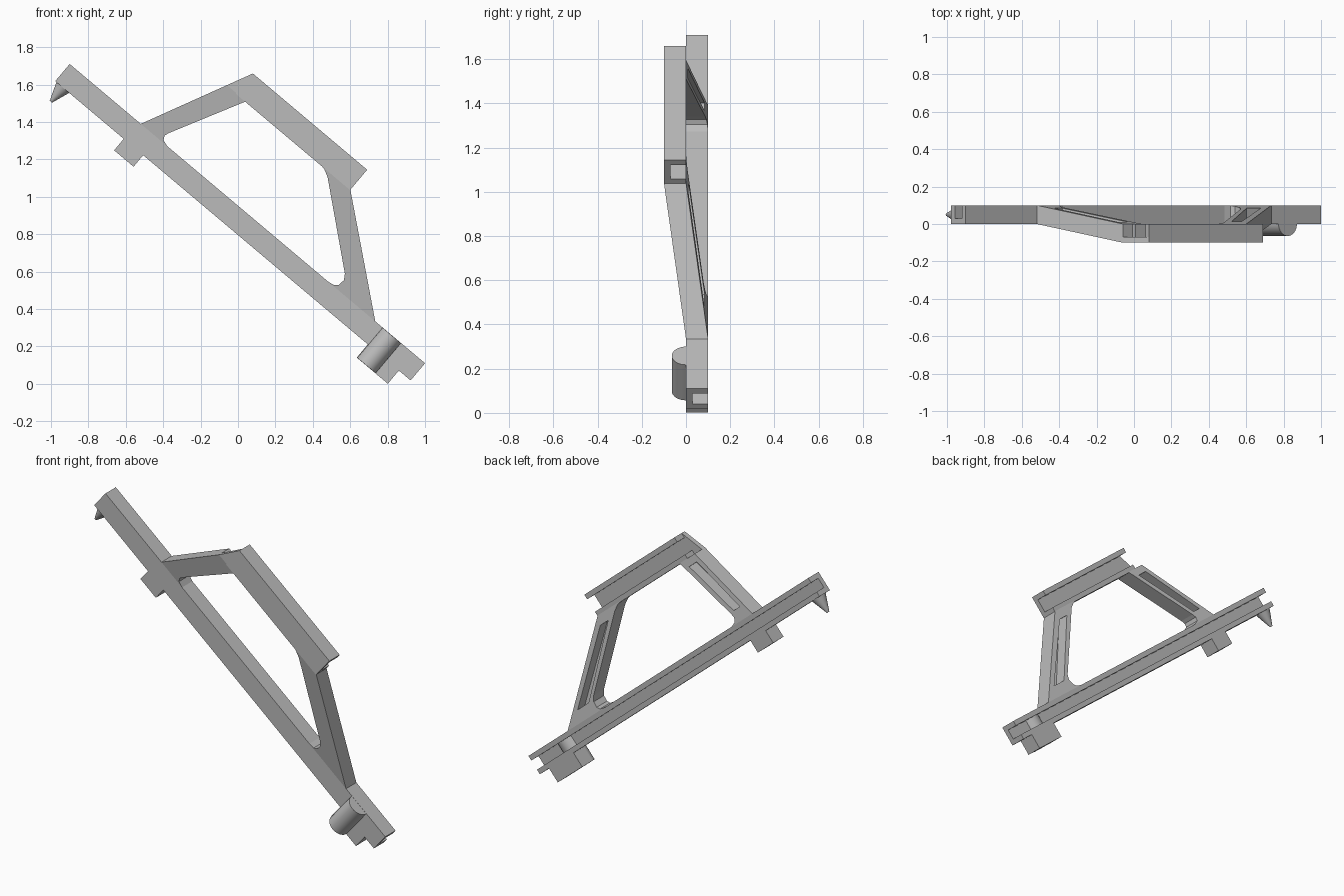
import bpy, bmesh, math
from mathutils import Matrix

cube = bpy.data.objects.get("Cube")
if cube:
    bpy.data.objects.remove(cube, do_unlink=True)

# Single grey plastic
grey = bpy.data.materials.new("grey_plastic")
grey.use_nodes = True
COLOUR = (0.5, 0.5, 0.5, 1)
grey.diffuse_color = COLOUR
grey.node_tree.nodes["Principled BSDF"].inputs["Base Color"].default_value = COLOUR

# Parts are made with the rail along x, then tilted into place
TILT = Matrix.Translation((-0.9, 0, 1.71)) @ Matrix.Rotation(math.radians(40.1), 4, 'Y')
LENGTH, WIDTH, DEPTH = 2.484, 0.12, 0.1
WALL = 0.03
ARM_TOP = 0.455


def finish(name, bm, smooth=False):
    bmesh.ops.recalc_face_normals(bm, faces=bm.faces)
    bm.transform(TILT)
    mesh = bpy.data.meshes.new(name)
    bm.to_mesh(mesh)
    bm.free()
    mesh.materials.append(grey)
    obj = bpy.data.objects.new(name, mesh)
    bpy.context.collection.objects.link(obj)
    if smooth:
        bpy.ops.object.select_all(action='DESELECT')
        obj.select_set(True)
        bpy.context.view_layer.objects.active = obj
        bpy.ops.object.shade_smooth_by_angle(angle=math.radians(35))
    return obj


def extrude(points, offset):
    bm = bmesh.new()
    face = bm.faces.new([bm.verts.new(p) for p in points])
    moved = bmesh.ops.extrude_face_region(bm, geom=[face])["geom"]
    bmesh.ops.translate(bm, vec=offset, verts=[v for v in moved if isinstance(v, bmesh.types.BMVert)])
    return bm


def plate(name, outline, front, back, lean=False):
    """Flat outline given depth; leaning plates step forward as they rise."""
    bm = extrude([(x, front, z) for x, z in outline], (0, back - front, 0))
    if lean:
        for v in bm.verts:
            v.co.y -= DEPTH * v.co.z / ARM_TOP
    return finish(name, bm)


def block(name, x0, x1, z0, z1):
    return plate(name, [(x0, z0), (x1, z0), (x1, z1), (x0, z1)], 0, DEPTH)


def channel(name, x0, x1, z0, z1, front):
    """Beam with a groove along the back, open at both ends."""
    back, floor = front + DEPTH, front + WALL
    profile = [(front, z0), (back, z0), (back, z0 + WALL), (floor, z0 + WALL),
               (floor, z1 - WALL), (back, z1 - WALL), (back, z1), (front, z1)]
    return finish(name, extrude([(x0, y, z) for y, z in profile], (x1 - x0, 0, 0)))


def arm(name, outline, pocket):
    """Leaning arm with a pocket sunk into its back."""
    body = plate(name, outline, 0, DEPTH, lean=True)
    cutter = plate(name + "_cutter", pocket, WALL, 2 * DEPTH, lean=True)
    cutter.hide_render = True
    mod = body.modifiers.new("pocket", 'BOOLEAN')
    mod.operation, mod.object, mod.solver = 'DIFFERENCE', cutter, 'EXACT'
    bpy.context.view_layer.objects.active = body
    bpy.ops.object.modifier_apply(modifier=mod.name)
    bpy.data.objects.remove(cutter, do_unlink=True)


def cone(name, r1, r2, height, centre):
    bm = bmesh.new()
    bmesh.ops.create_cone(bm, cap_ends=True, segments=32, radius1=r1, radius2=r2,
                          depth=height, matrix=Matrix.Translation(centre))
    return finish(name, bm, smooth=True)


# Long rail and raised grip
channel("long_rail", 0, LENGTH, -WIDTH, 0, 0)
channel("grip_rail", 0.782, 1.581, 0.45, 0.592, -DEPTH)

# Arms joining them, with rounded inner corners
arm("upper_arm",
    [(0.497, 0), (0.716, ARM_TOP), (0.85, ARM_TOP), (0.643, 0.058),
     (0.635, 0.035), (0.645, 0.012), (0.68, 0)],
    [(0.563, 0.07), (0.726, 0.41), (0.794, 0.41), (0.617, 0.07)])
arm("lower_arm",
    [(2.136, 0), (1.578, ARM_TOP), (1.365, ARM_TOP), (1.405, 0.446), (1.445, 0.425),
     (1.848, 0.09), (1.866, 0.06), (1.862, 0.025), (1.845, 0.007), (1.81, 0)],
    [(2.003, 0.07), (1.59, 0.4), (1.52, 0.4), (1.905, 0.07)])
plate("corner_web", [(0.716, ARM_TOP), (0.782, 0.592), (0.79, 0.592), (0.79, ARM_TOP)],
      -DEPTH, -DEPTH + WALL)

# Lugs under the rail
block("upper_lug", 0.479, 0.615, -0.2, -WIDTH)
block("lower_lug", 2.185, 2.402, -0.212, -WIDTH)

# Rounded boss on the front and small pointed peg
cone("round_boss", 0.064, 0.064, 0.21, (2.252, 0, -0.106))
cone("pointed_peg", 0.008, 0.045, 0.1, (0.053, 0.05, -0.169))
